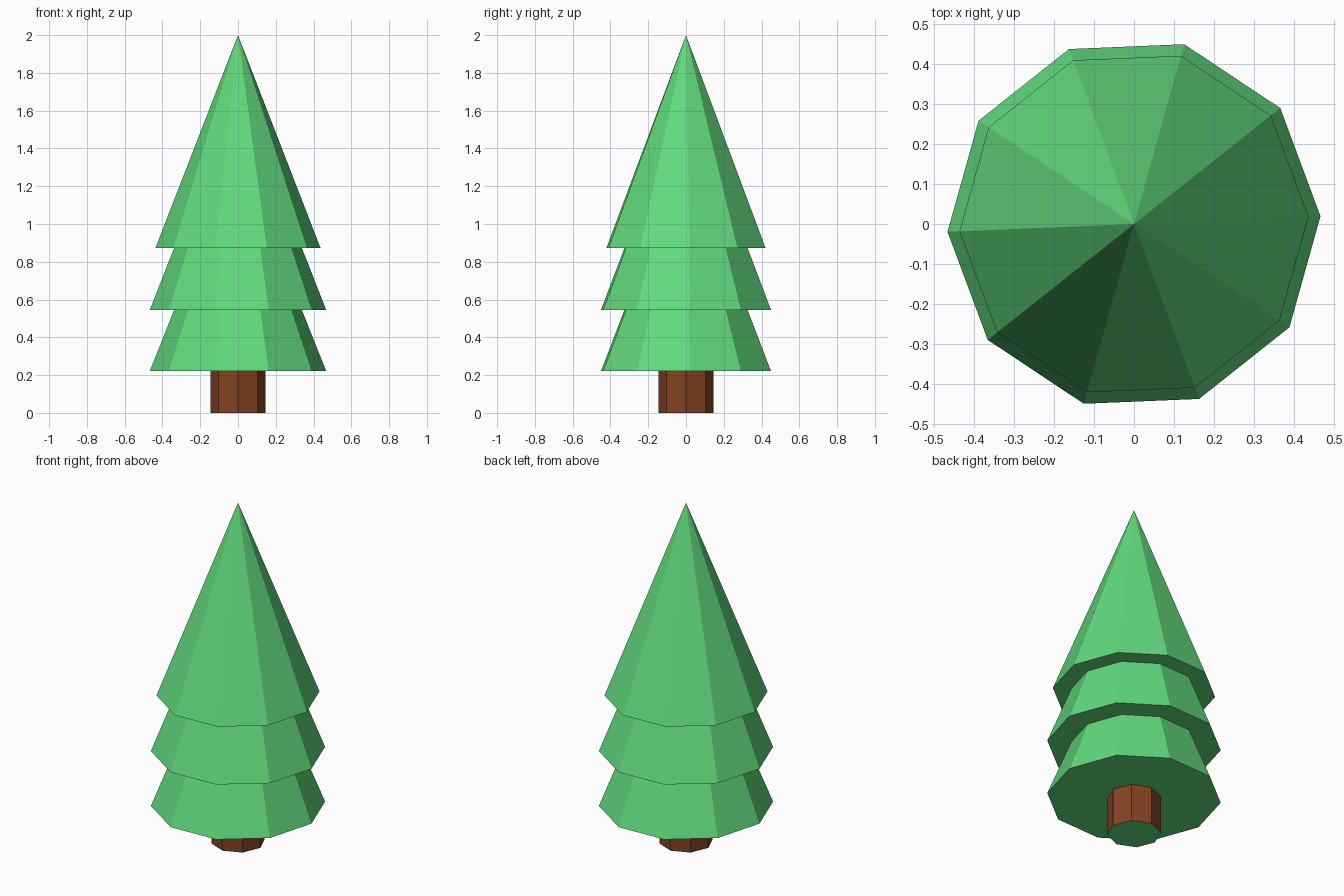
import bpy, bmesh, math

if "Cube" in bpy.data.objects:
    bpy.data.objects.remove(bpy.data.objects["Cube"])


def material(name, color):
    m = bpy.data.materials.new(name)
    m.diffuse_color = (*color, 1.0)
    m.use_nodes = True
    m.node_tree.nodes["Principled BSDF"].inputs["Base Color"].default_value = m.diffuse_color
    return m


green = material("pine green", (0.12, 0.70, 0.205))
brown = material("bark brown", (0.23, 0.055, 0.016))


def revolve(name, profile, sides, turn, mats):
    """Spin a (radius, z) profile into flat facets, closed at both ends."""
    bm = bmesh.new()
    rings = []
    for r, z in profile:
        if r == 0:
            rings.append([bm.verts.new((0, 0, z))] * sides)
        else:
            angles = [turn + math.tau * i / sides for i in range(sides)]
            rings.append([bm.verts.new((r * math.cos(a), r * math.sin(a), z)) for a in angles])
    for lo, hi in zip(rings, rings[1:]):
        for i in range(sides):
            j = (i + 1) % sides
            corners = [lo[i], lo[j], hi[j], hi[i]]
            bm.faces.new(list(dict.fromkeys(corners)))
    for ring, r in ((rings[0], profile[0][0]), (rings[-1], profile[-1][0])):
        if r > 0:
            bm.faces.new(ring)
    bmesh.ops.recalc_face_normals(bm, faces=bm.faces)
    mesh = bpy.data.meshes.new(name)
    bm.to_mesh(mesh)
    bm.free()
    for m in mats:
        mesh.materials.append(m)
    ob = bpy.data.objects.new(name, mesh)
    bpy.context.collection.objects.link(ob)
    return ob


# Three-tier foliage: each tier flares out over the one below
revolve("foliage", [(0.467, 0.222), (0.338, 0.546), (0.467, 0.546),
                    (0.338, 0.874), (0.437, 0.874), (0, 2.0)],
        10, math.radians(2.4), [green])

# Trunk with brown bark and a green underside
trunk = revolve("trunk", [(0.145, 0), (0.145, 0.222)], 8, 0, [brown, green])
for f in trunk.data.polygons:
    f.material_index = 1 if f.normal.z < -0.5 else 0
